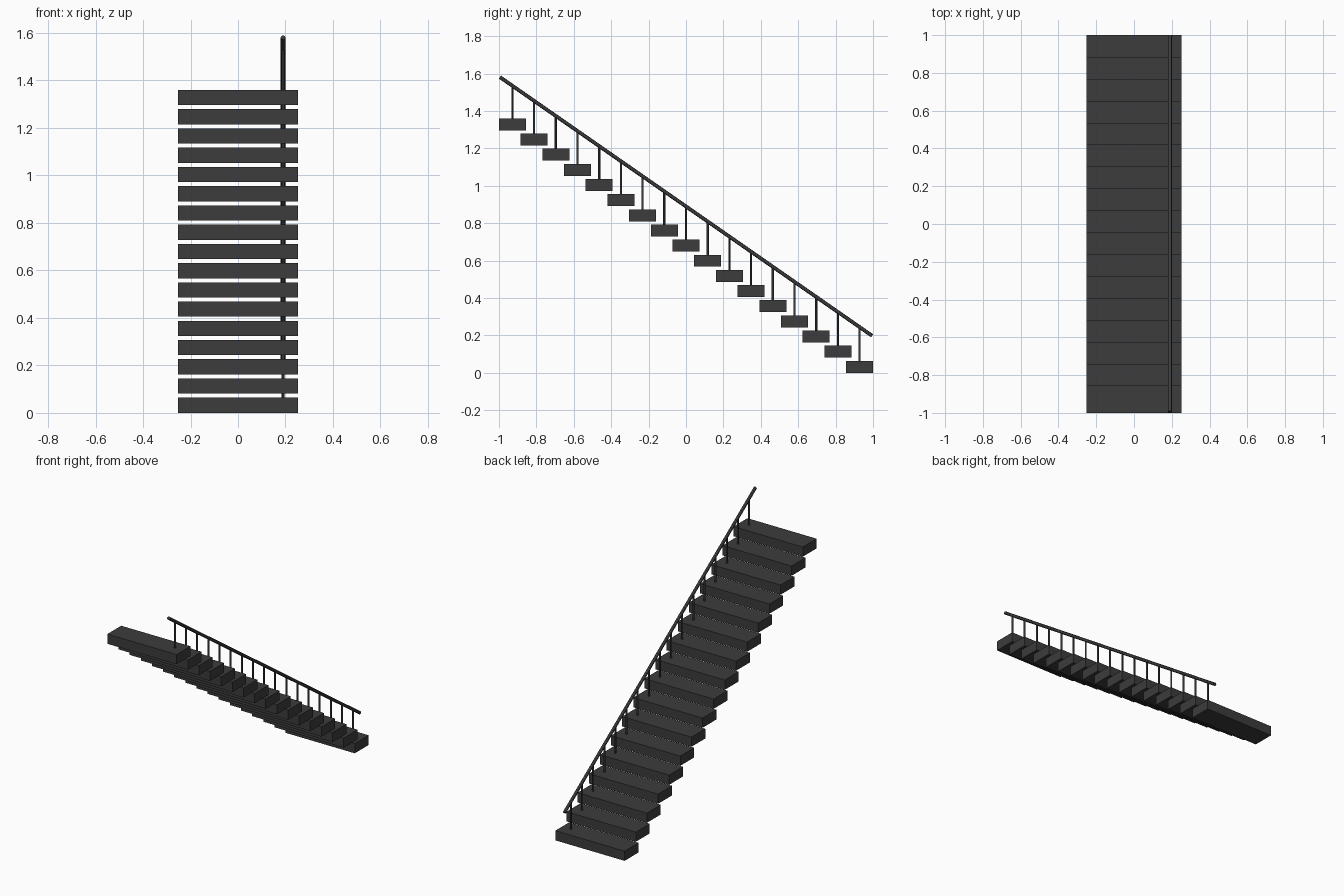
import bpy
from mathutils import Vector

if "Cube" in bpy.data.objects:
    bpy.data.objects.remove(bpy.data.objects["Cube"])

STEPS = 17
WIDTH, DEPTH, THICK = 0.505, 0.144, 0.064
RUN = (2.0 - DEPTH) / (STEPS - 1)
RISE = (1.36 - THICK) / (STEPS - 1)
RAIL_X = 0.19
RAIL_TOP = Vector((RAIL_X, -0.995, 1.581))
RAIL_END = Vector((RAIL_X, 0.995, 0.198))

dark = bpy.data.materials.new("dark_grey")
dark.diffuse_color = (0.045, 0.045, 0.045, 1)
dark.use_nodes = True
dark.node_tree.nodes["Principled BSDF"].inputs["Base Color"].default_value = dark.diffuse_color


def rod(name, a, b, radius):
    d = b - a
    bpy.ops.mesh.primitive_cylinder_add(
        vertices=12, radius=radius, depth=d.length, location=(a + b) / 2,
        rotation=d.to_track_quat('Z', 'Y').to_euler())
    ob = bpy.context.object
    ob.name = name
    ob.data.materials.append(dark)
    bpy.ops.object.shade_smooth_by_angle()


# floating treads, each carrying one baluster
for i in range(STEPS):
    y = 1.0 - DEPTH / 2 - i * RUN
    z = i * RISE
    bpy.ops.mesh.primitive_cube_add(size=1, location=(0, y, z + THICK / 2))
    step = bpy.context.object
    step.name = f"step_{i + 1}"
    step.scale = (WIDTH, DEPTH, THICK)
    bpy.ops.object.transform_apply(location=False, rotation=False)
    step.data.materials.append(dark)

    t = (y - RAIL_TOP.y) / (RAIL_END.y - RAIL_TOP.y)
    rod(f"baluster_{i + 1}", Vector((RAIL_X, y, z + THICK - 0.005)),
        RAIL_TOP.lerp(RAIL_END, t), 0.006)

# sloping handrail
rod("handrail", RAIL_TOP, RAIL_END, 0.01)
